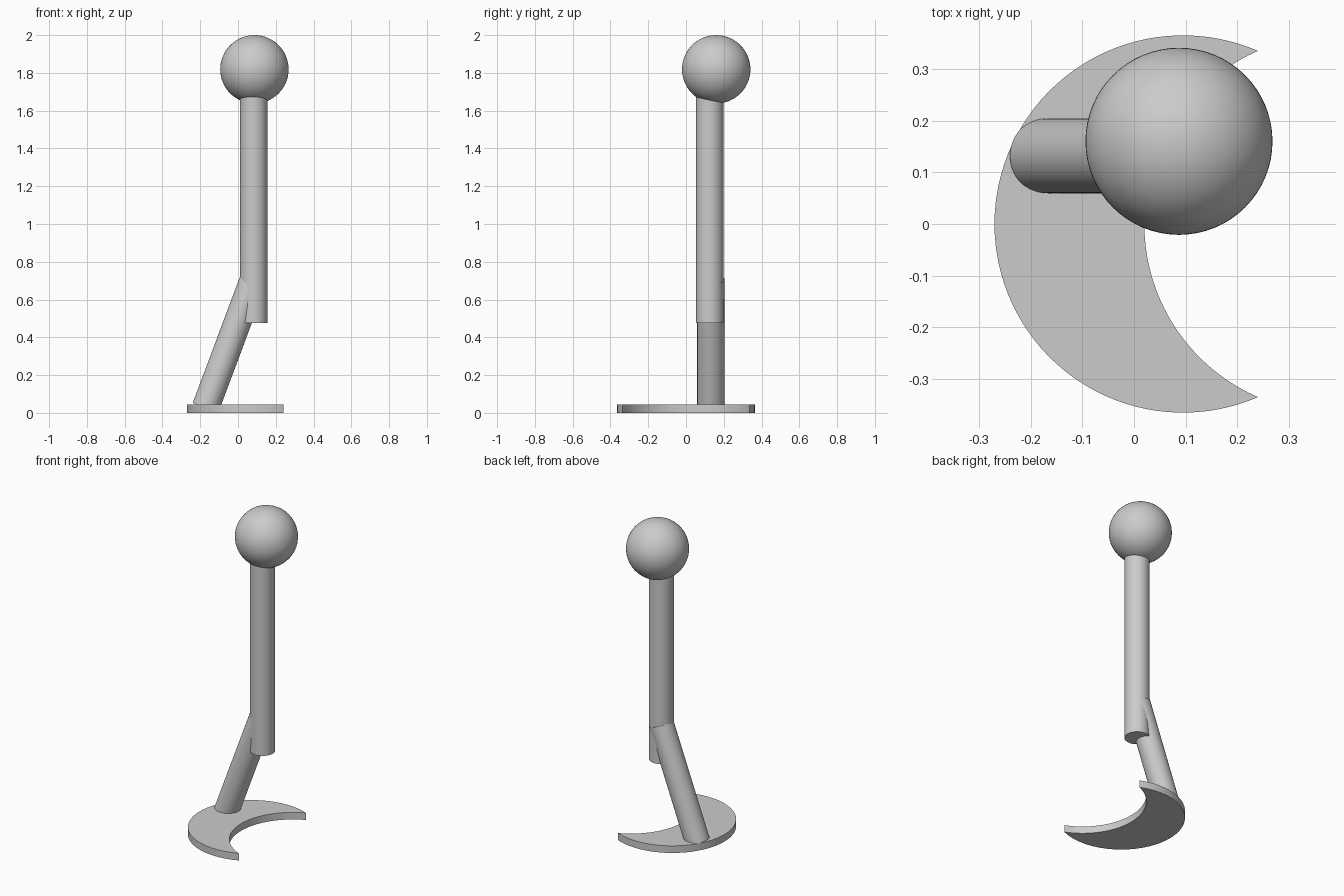
import bpy
import bmesh
import math
from mathutils import Vector

cube = bpy.data.objects.get("Cube")
if cube:
    bpy.data.objects.remove(cube, do_unlink=True)

# Single grey material
grey = bpy.data.materials.new("plain grey")
grey.use_nodes = True
colour = (0.6, 0.6, 0.6, 1)
grey.diffuse_color = colour
grey.node_tree.nodes["Principled BSDF"].inputs["Base Color"].default_value = colour


def finish(obj, name):
    obj.name = name
    obj.data.name = name
    obj.data.materials.append(grey)
    bpy.ops.object.select_all(action="DESELECT")
    obj.select_set(True)
    bpy.context.view_layer.objects.active = obj
    bpy.ops.object.shade_smooth_by_angle(angle=math.radians(35))


def rod(name, start, end, radius):
    start, end = Vector(start), Vector(end)
    axis = end - start
    bpy.ops.mesh.primitive_cylinder_add(
        vertices=64, radius=radius, depth=axis.length, location=(start + end) / 2,
        rotation=axis.to_track_quat("Z", "Y").to_euler())
    finish(bpy.context.object, name)


def arc(cx, radius, a0, a1, steps):
    angles = [a0 + (a1 - a0) * i / steps for i in range(steps + 1)]
    return [(cx + radius * math.cos(a), radius * math.sin(a)) for a in angles]


# Crescent base: one disc outline bitten by an equal disc beside it
R, OUTER_X, INNER_X, THICK = 0.365, 0.095, 0.385, 0.045
tip = math.acos((INNER_X - OUTER_X) / 2 / R)
outline = arc(OUTER_X, R, tip, 2 * math.pi - tip, 72)
outline += arc(INNER_X, R, math.pi + tip, math.pi - tip, 40)[1:-1]
bm = bmesh.new()
face = bm.faces.new([bm.verts.new((x, y, 0)) for x, y in outline])
top = bmesh.ops.extrude_face_region(bm, geom=[face])
bmesh.ops.translate(bm, vec=(0, 0, THICK),
                    verts=[v for v in top["geom"] if isinstance(v, bmesh.types.BMVert)])
bmesh.ops.recalc_face_normals(bm, faces=bm.faces)
mesh = bpy.data.meshes.new("crescent_base")
bm.to_mesh(mesh)
bm.free()
base = bpy.data.objects.new("crescent_base", mesh)
bpy.context.collection.objects.link(base)
finish(base, "crescent_base")

# Leaning strut and upright post
rod("leaning_strut", (-0.172, 0.132, 0.027), (0.082, 0.132, 0.705), 0.0725)
rod("upright_post", (0.083, 0.126, 0.477), (0.083, 0.126, 1.7), 0.0725)

# Ball on top
bpy.ops.mesh.primitive_uv_sphere_add(
    segments=64, ring_count=32, radius=0.181, location=(0.087, 0.16, 1.819))
finish(bpy.context.object, "top_ball")
